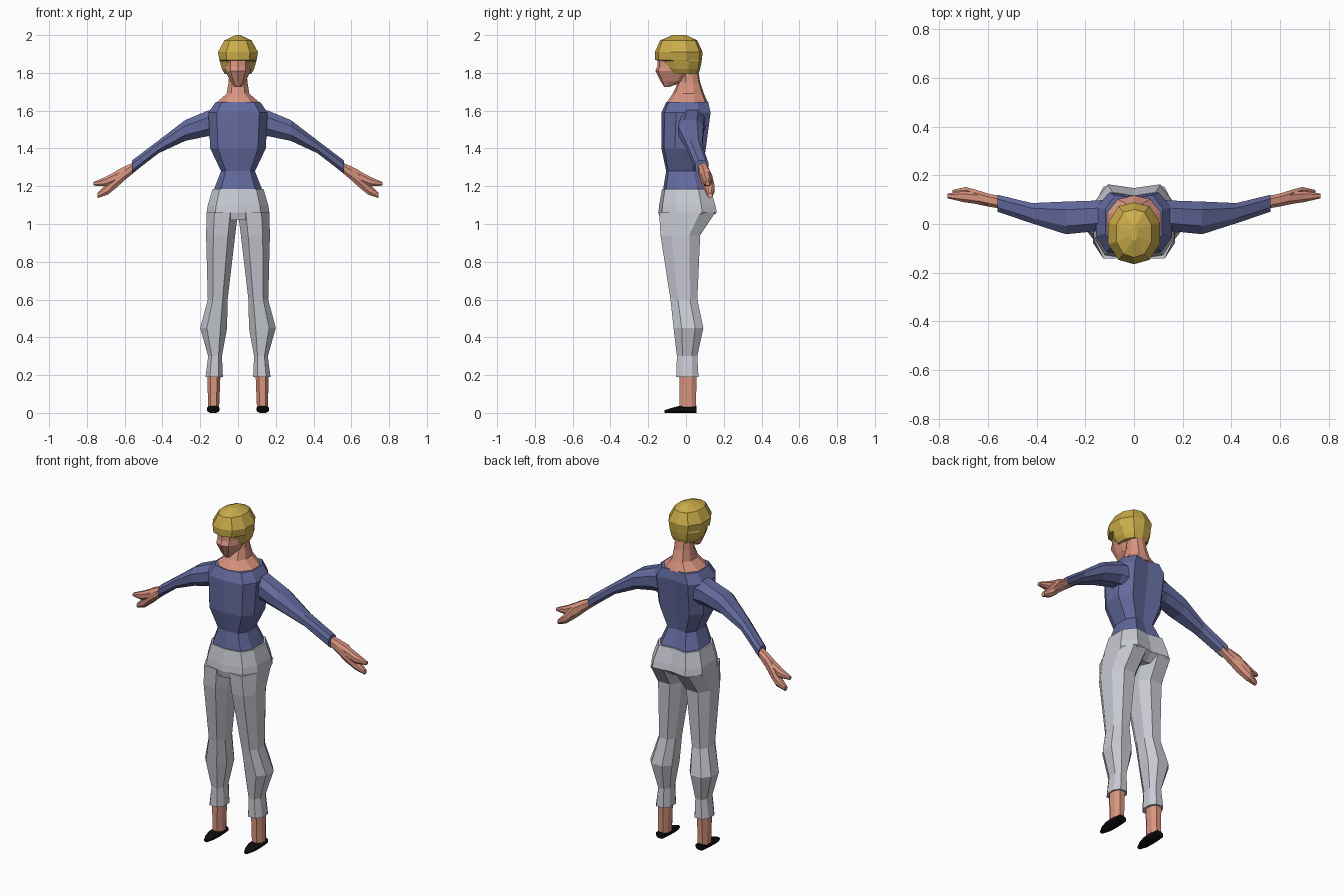
import bpy, bmesh


def material(name, rgb):
    m = bpy.data.materials.new(name)
    m.diffuse_color = (*rgb, 1)
    return m


SKIN = material("skin", (0.70, 0.30, 0.215))
BLUE = material("blue_cloth", (0.125, 0.145, 0.34))
GREY = material("light_grey_cloth", (0.58, 0.59, 0.65))
HAIR = material("blond", (0.60, 0.42, 0.07))
BLACK = material("black", (0.004, 0.004, 0.004))

# unit cross-sections, -1..1
OCT = [(-1, -.45), (-.5, -1), (.5, -1), (1, -.45), (1, .45), (.5, 1), (-.5, 1), (-1, .45)]
BODY = [(-1, -.4), (-.72, -.88), (0, -1), (.72, -.88), (1, -.4),
        (1, .5), (.65, 1), (0, .9), (-.65, 1), (-1, .5)]
HEAD = [(-1, -.35), (-.6, -.86), (0, -1), (.6, -.86), (1, -.35),
        (1, .35), (.6, .88), (0, 1), (-.6, .88), (-1, .35)]


def loft(name, mat, rings, section=OCT, axis="z", mirror=False):
    """Skin rings of (position, a0, a1, b0, b1): a,b = x,y along z; y,z along x; x,z along y."""
    bm = bmesh.new()
    loops = []
    for t, a0, a1, b0, b1 in rings:
        loop = []
        for u, v in section:
            a = (a0 + a1) / 2 + u * (a1 - a0) / 2
            b = (b0 + b1) / 2 + v * (b1 - b0) / 2
            loop.append(bm.verts.new({"z": (a, b, t), "x": (t, a, b), "y": (a, t, b)}[axis]))
        loops.append(loop)
    n = len(section)
    for p, q in zip(loops, loops[1:]):
        for i in range(n):
            j = (i + 1) % n
            bm.faces.new((p[i], p[j], q[j], q[i]))
    bm.faces.new(loops[0])
    bm.faces.new(loops[-1])
    bmesh.ops.recalc_face_normals(bm, faces=bm.faces)
    me = bpy.data.meshes.new(name)
    bm.to_mesh(me)
    bm.free()
    me.materials.append(mat)
    ob = bpy.data.objects.new(name, me)
    bpy.context.collection.objects.link(ob)
    if mirror:
        ob.modifiers.new("mirror", "MIRROR")
    return ob


def sym(*rows):
    """Rows of (z, half width, y0, y1) as symmetric rings."""
    return [(z, -w, w, y0, y1) for z, w, y0, y1 in rows]


# sweater body
loft("sweater", BLUE, sym((1.17, .125, -.12, .12), (1.19, .125, -.12, .12), (1.28, .09, -.105, .085),
                          (1.40, .147, -.13, .105), (1.59, .157, -.13, .13), (1.645, .118, -.105, .118)), BODY)

# neck and shoulders
loft("neck", SKIN, sym((1.64, .117, -.104, .117), (1.69, .06, -.07, .095),
                       (1.75, .05, -.042, .075), (1.84, .045, -.03, .06)), HEAD)

# face: pointed chin, forehead tucked under the hair
loft("face", SKIN, sym((1.725, .018, -.115, -.09), (1.757, .042, -.135, 0), (1.81, .066, -.162, .05),
                       (1.835, .066, -.152, .05), (1.89, .066, -.15, .05)), HEAD)

# hair cap with an overhanging fringe
loft("hair", HAIR, sym((1.795, .07, -.10, .066), (1.82, .085, -.115, .075), (1.862, .097, -.125, .083),
                       (1.868, .099, -.163, .084), (1.91, .106, -.165, .088),
                       (1.972, .072, -.137, .06), (2.0, .012, -.07, .0)), HEAD)

# trousers: hips, then legs
loft("hips", GREY, sym((1.02, .155, -.135, .11), (1.06, .166, -.146, .163), (1.10, .16, -.142, .155),
                       (1.185, .135, -.127, .13)), BODY)
loft("trouser_leg", GREY, [(1.06, 0, .166, -.142, .155), (.94, .015, .169, -.135, .075),
                           (.60, .055, .16, -.082, .06), (.45, .058, .2, -.066, .092),
                           (.30, .085, .158, -.048, .06), (.19, .08, .172, -.052, .066)], mirror=True)

# ankles and pointed flat shoes
loft("ankle", SKIN, [(.20, .093, .163, -.036, .056), (.10, .097, .16, -.034, .054),
                     (.03, .1, .16, -.034, .054)], mirror=True)
loft("shoe", BLACK, [(.056, .103, .158, 0, .038), (0, .098, .164, 0, .04), (-.04, .098, .164, 0, .036),
                     (-.08, .105, .158, 0, .025), (-.114, .12, .143, 0, .014)], axis="y", mirror=True)

# sleeves
loft("sleeve", BLUE, [(.11, -.02, .10, 1.46, 1.61), (.16, -.03, .096, 1.465, 1.60),
                      (.28, -.042, .092, 1.44, 1.55), (.42, .003, .086, 1.375, 1.443),
                      (.56, .05, .12, 1.267, 1.337)], axis="x", mirror=True)

# forearm with palm and lower fingers
loft("hand", SKIN, [(.53, .06, .11, 1.29, 1.335), (.60, .072, .125, 1.232, 1.305),
                    (.64, .08, .138, 1.195, 1.285), (.69, .1, .152, 1.155, 1.22),
                    (.745, .115, .14, 1.137, 1.165)], axis="x", mirror=True)
# upper finger
loft("finger", SKIN, [(.63, .08, .13, 1.225, 1.288), (.70, .09, .135, 1.2, 1.25),
                      (.765, .105, .125, 1.203, 1.222)], axis="x", mirror=True)
